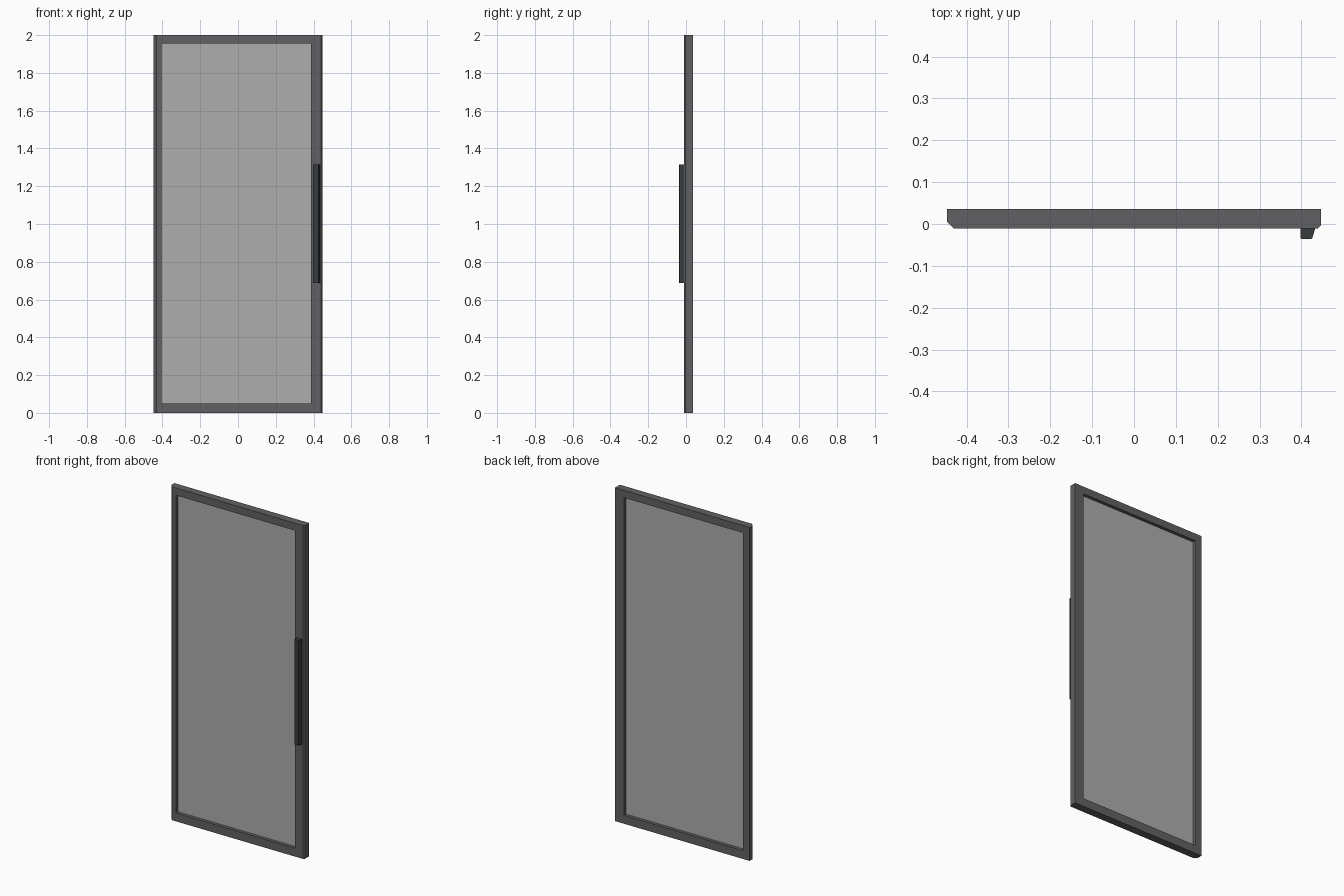
import bpy, bmesh

if "Cube" in bpy.data.objects:
    bpy.data.objects.remove(bpy.data.objects["Cube"])


def material(name, rgb):
    m = bpy.data.materials.new(name)
    m.diffuse_color = (*rgb, 1)
    m.use_nodes = True
    m.node_tree.nodes["Principled BSDF"].inputs["Base Color"].default_value = m.diffuse_color
    return m


def extrude_profile(name, outline, z0, z1, mat=None):
    """Extrude an x/y outline vertically from z0 to z1."""
    bm = bmesh.new()
    face = bm.faces.new([bm.verts.new((x, y, z0)) for x, y in outline])
    ext = bmesh.ops.extrude_face_region(bm, geom=[face])
    top = [v for v in ext["geom"] if isinstance(v, bmesh.types.BMVert)]
    bmesh.ops.translate(bm, verts=top, vec=(0, 0, z1 - z0))
    bmesh.ops.recalc_face_normals(bm, faces=bm.faces)
    mesh = bpy.data.meshes.new(name)
    bm.to_mesh(mesh)
    bm.free()
    ob = bpy.data.objects.new(name, mesh)
    bpy.context.collection.objects.link(ob)
    if mat:
        mesh.materials.append(mat)
    return ob


def rect(x0, x1, y0, y1):
    return [(x0, y0), (x1, y0), (x1, y1), (x0, y1)]


frame_grey = material("frame_grey", (0.12, 0.12, 0.125))
handle_dark = material("handle_dark", (0.04, 0.045, 0.045))

FRONT, BACK = -0.011, 0.036
X0, X1, Z0, Z1 = -0.405, 0.387, 0.05, 1.956   # glazed opening

# Door frame: bevelled front edges, wider bevel on the hinge side
frame = extrude_profile("door_frame", [
    (-0.447, BACK), (-0.447, 0.006), (-0.431, FRONT),
    (0.439, FRONT), (0.447, -0.003), (0.447, BACK)], 0, 2, frame_grey)

# Opening cut through the frame
cutter = extrude_profile("opening_cutter", rect(X0, X1, -0.2, 0.2), Z0, Z1, frame_grey)
cutter.hide_render = True
cut = frame.modifiers.new("opening", "BOOLEAN")
cut.operation = "DIFFERENCE"
cut.solver = "EXACT"
cut.object = cutter
bpy.context.view_layer.objects.active = frame
bpy.ops.object.modifier_apply(modifier=cut.name)
bpy.data.objects.remove(cutter)

# Glass pane set in the middle of the frame
extrude_profile("glass_pane", rect(X0, X1, 0.009, 0.016), Z0, Z1,
                material("glass_grey", (0.42, 0.42, 0.42)))

# Pull handle: upright bar with a slanted outer side
extrude_profile("pull_handle", [
    (0.398, FRONT), (0.398, -0.034), (0.401, -0.036),
    (0.423, -0.036), (0.426, -0.034), (0.433, FRONT)],
    0.687, 1.316, handle_dark)
